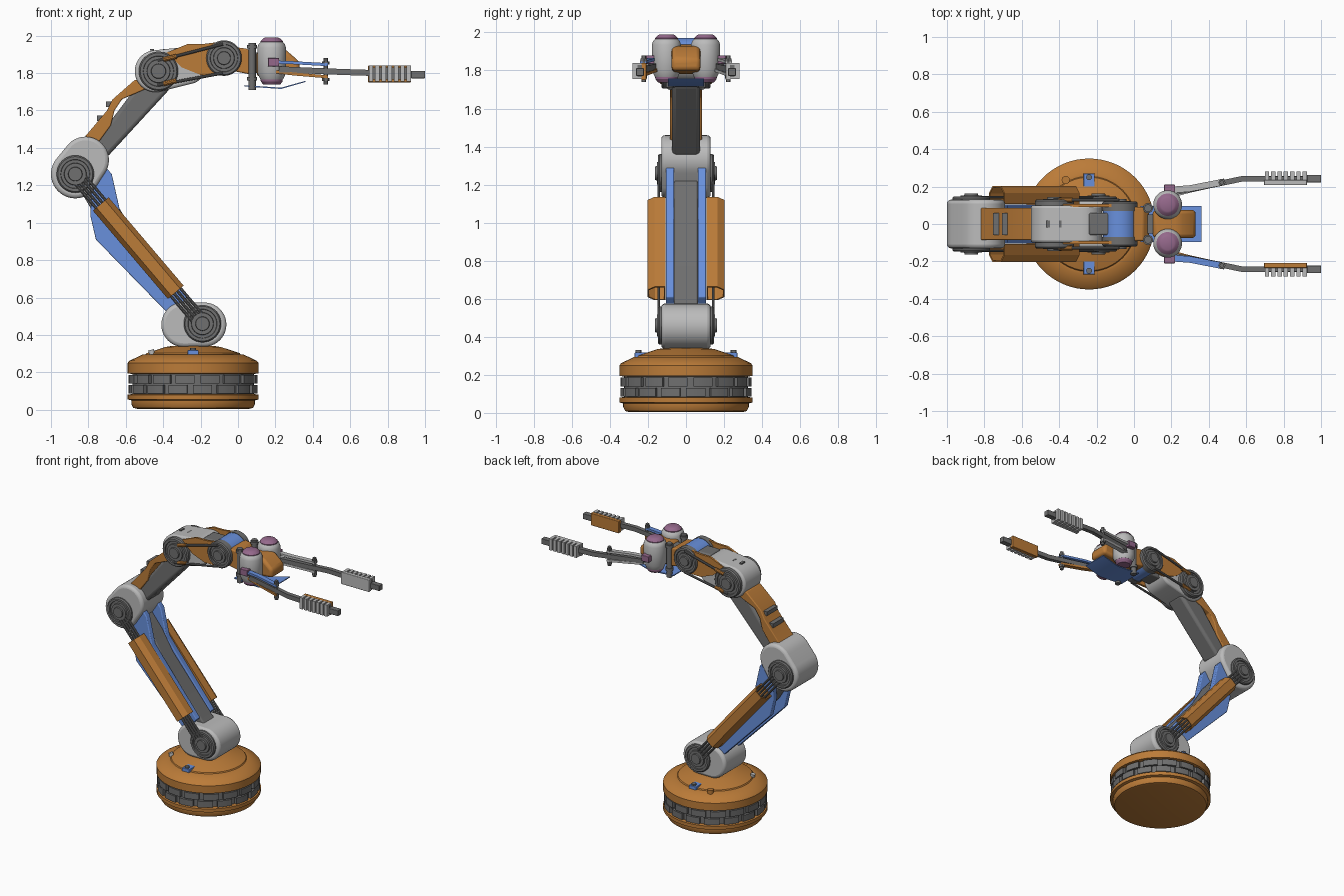
import bpy, bmesh, math
from mathutils import Vector, Matrix

if "Cube" in bpy.data.objects:
    bpy.data.objects.remove(bpy.data.objects["Cube"])


def material(name, rgb):
    m = bpy.data.materials.new(name)
    m.diffuse_color = (*rgb, 1)
    m.use_nodes = True
    m.node_tree.nodes["Principled BSDF"].inputs["Base Color"].default_value = m.diffuse_color
    return m


ORANGE = material("orange", (0.50, 0.20, 0.04))
BLUE = material("blue", (0.14, 0.28, 0.72))
PINK = material("mauve", (0.30, 0.14, 0.26))
DARK = material("dark_grey", (0.16, 0.16, 0.16))
LIGHT = material("light_grey", (0.5, 0.5, 0.5))


def finish(name, bm, mat, bevel=0):
    bmesh.ops.recalc_face_normals(bm, faces=bm.faces)
    me = bpy.data.meshes.new(name)
    bm.to_mesh(me)
    bm.free()
    ob = bpy.data.objects.new(name, me)
    bpy.context.collection.objects.link(ob)
    me.materials.append(mat)
    if bevel:
        b = ob.modifiers.new("bevel", 'BEVEL')
        b.width, b.segments, b.limit_method = bevel, 3, 'ANGLE'
    return ob


def prism(name, pts, y0, y1, mat, bevel=0):
    """xz outline extruded from y0 to y1"""
    bm = bmesh.new()
    f = bm.faces.new([bm.verts.new((x, y0, z)) for x, z in pts])
    r = bmesh.ops.extrude_face_region(bm, geom=[f])
    bmesh.ops.translate(bm, vec=(0, y1 - y0, 0),
                        verts=[g for g in r["geom"] if isinstance(g, bmesh.types.BMVert)])
    return finish(name, bm, mat, bevel)


def stadium(c1, r1, c2, r2, n=20):
    d = math.atan2(c2[1] - c1[1], c2[0] - c1[0])
    return [(c[0] + r * math.cos(d + o + math.pi * i / n), c[1] + r * math.sin(d + o + math.pi * i / n))
            for c, r, o in ((c1, r1, math.pi / 2), (c2, r2, -math.pi / 2)) for i in range(n + 1)]


def box(name, lo, hi, mat, bevel=0):
    return prism(name, [(lo[0], lo[2]), (hi[0], lo[2]), (hi[0], hi[2]), (lo[0], hi[2])], lo[1], hi[1], mat, bevel)


def lathe(name, prof, loc, axis, mat, n=40):
    """(radius, height) profile turned about an axis"""
    bm = bmesh.new()
    rot = Vector((0, 0, 1)).rotation_difference(Vector(axis)).to_matrix()
    rings = [[bm.verts.new(Vector(loc) + rot @ Vector((r * math.cos(2 * math.pi * i / n),
              r * math.sin(2 * math.pi * i / n), h))) for i in range(n)] for r, h in prof]
    for a, b in zip(rings, rings[1:]):
        for i in range(n):
            bm.faces.new((a[i], a[(i + 1) % n], b[(i + 1) % n], b[i]))
    bm.faces.new(rings[0])
    bm.faces.new(rings[-1])
    return finish(name, bm, mat)


def rod(name, a, b, r, mat, n=10):
    d = Vector(b) - Vector(a)
    return lathe(name, [(r, 0), (r, d.length)], a, d.normalized(), mat, n)


def bar(name, path, w, h, mat):
    """rectangular bar following a path in plan"""
    bm = bmesh.new()
    rings = [[bm.verts.new((x, y + sy * w / 2, z + sz * h / 2))
              for sy, sz in ((-1, -1), (1, -1), (1, 1), (-1, 1))] for x, y, z in path]
    for a, b in zip(rings, rings[1:]):
        for i in range(4):
            bm.faces.new((a[i], a[(i + 1) % 4], b[(i + 1) % 4], b[i]))
    bm.faces.new(rings[0])
    bm.faces.new(rings[-1])
    return finish(name, bm, mat)


# Turntable base
C = (-0.24, 0, 0)
lathe("base_foot", [(.30, .005), (.32, 0.01), (.33, .03), (.33, .05), (.35, .055), (.35, .08), (.32, .085)], C, (0, 0, 1), ORANGE, 64)
lathe("base_core", [(.325, .08), (.325, .20)], C, (0, 0, 1), DARK, 64)
lathe("base_cover", [(.32, .19), (.35, .195), (.35, .25), (.34, .262), (.27, .295), (.255, .295), (.25, .302),
                     (.15, .335), (.12, .34)], C, (0, 0, 1), ORANGE, 64)
for row in range(2):
    z0 = .087 + row * .053
    for k in range(16):
        a0 = 2 * math.pi * (k + row * .3) / 16
        arc = [a0 + j * .1 for j in range(4)]
        bm = bmesh.new()
        outline = [(.345, a) for a in arc] + [(.315, a) for a in reversed(arc)]
        f = bm.faces.new([bm.verts.new((C[0] + r * math.cos(a), r * math.sin(a), z0)) for r, a in outline])
        g = bmesh.ops.extrude_face_region(bm, geom=[f])["geom"]
        bmesh.ops.translate(bm, vec=(0, 0, .045), verts=[v for v in g if isinstance(v, bmesh.types.BMVert)])
        finish("base_ring_block", bm, DARK)
rod("base_knob", (-.365, .235, .28), (-.365, .235, .315), .022, ORANGE, 16)
rod("base_port", (-.455, -.12, .28), (-.465, -.12, .32), .016, LIGHT, 16)


# Joints: rounded housings with stepped discs on both sides
def joint(name, c, r, y0):
    for s in (-1, 1):
        lathe(name + "_disc", [(r, -.03), (r, .012), (r * .93, .02), (r * .78, .02), (r * .76, .012), (r * .6, .012),
                               (r * .58, .024), (r * .38, .024), (r * .36, .034), (r * .15, .034)],
              (c[0], s * y0, c[1]), (0, s, 0), DARK)


SH, EL, J3, WR = (-.19, .46), (-.87, 1.26), (-.425, 1.81), (-.075, 1.88)
prism("shoulder_housing", stadium((-.29, .455), .12, (-.18, .455), .118), -.13, .13, LIGHT, .02)
prism("elbow_housing", stadium(EL, .13, (-.815, 1.335), .125), -.13, .13, LIGHT, .02)
prism("forearm_housing", stadium((-.44, 1.81), .112, (-.27, 1.84), .1), -.1, .1, LIGHT, .015)
joint("shoulder", SH, .1, .128)
joint("elbow", EL, .1, .128)
joint("upper_joint", J3, .105, .11)
joint("wrist", WR, .095, .1)

# Lower arm: beam, side plates, rods and tubular covers
prism("lower_arm_beam", [(-.24, .44), (-.20, .53), (-.57, .97), (-.66, 1.12), (-.79, 1.28), (-.86, 1.2), (-.73, .98)], -.062, .062, DARK, .01)
plate = [(-.71, 1.30), (-.675, 1.26), (-.63, 1.06), (-.265, .61), (-.36, .5), (-.76, .91), (-.79, 1.04), (-.78, 1.2)]
a, b = Vector((SH[0], 0, SH[1])), Vector((EL[0], 0, EL[1]))
d = (b - a).normalized()
nrm = Vector((d.z, 0, -d.x))
section = [(-.055, .108), (-.055, .165), (-.03, .202), (.03, .202), (.055, .165), (.055, .108)]
for s in (-1, 1):
    box("base_tab", (-.27, min(s * .14, s * .27), .285), (-.21, max(s * .14, s * .27), .318), BLUE, .004)
    rod("base_tab_bolt", (-.24, s * .25, .31), (-.24, s * .25, .33), .016, DARK, 12)
    prism("lower_arm_plate", plate, s * .062, s * .105, BLUE, .006)
    for k in range(4):
        o = nrm * (k - 1.5) * .022 + Vector((0, s * .143, 0))
        rod("lower_arm_rod", a + o + d * .04, b + o - d * .04, .008, DARK)
    bm = bmesh.new()
    loops = []
    for t, q in ((.21, 1), (.80, 1), (.80, .86), (.21, .86)):
        p = a.lerp(b, t)
        loops.append([bm.verts.new(p + nrm * u * q + Vector((0, s * (.155 + (v - .155) * q), 0))) for u, v in section])
    for l1, l2 in zip(loops, loops[1:] + loops[:1]):
        for i in range(6):
            bm.faces.new((l1[i], l1[(i + 1) % 6], l2[(i + 1) % 6], l2[i]))
    finish("lower_arm_cover", bm, ORANGE)

# Upper arm: dark core inside an orange shell
prism("upper_arm_core", [(-.82, 1.36), (-.70, 1.35), (-.36, 1.72), (-.45, 1.80), (-.54, 1.73)], -.073, .073, DARK, .02)
prism("upper_arm_shell", [(-.835, 1.44), (-.70, 1.60), (-.67, 1.66), (-.55, 1.765), (-.46, 1.73), (-.55, 1.69), (-.62, 1.66),
                          (-.66, 1.6), (-.68, 1.52), (-.76, 1.41)], -.085, .085, ORANGE, .006)
for x, z in ((-.735, 1.563), (-.685, 1.638)):
    box("upper_arm_band", (x - .02, -.06, z - .02), (x + .02, .06, z + .01), DARK)

# Forearm to wrist
box("forearm_neck", (-.24, -.06, 1.79), (-.1, .06, 1.945), DARK, .01)
lathe("wrist_drum", [(.07, -.09), (.092, -.075), (.092, .075), (.07, .09)], (WR[0], 0, WR[1]), (0, 1, 0), BLUE)
prism("wrist_yoke", [(-.02, 1.81), (-.03, 1.94), (.05, 1.93), (.08, 1.9), (.08, 1.79)], -.09, .09, ORANGE, .008)
prism("wrist_mount", [(.0, 1.81), (.0, 1.9), (.2, 1.92), (.2, 1.79)], -.05, .05, DARK)
for k in range(3):
    box("forearm_bolt", (-.47 + k * .07, -.02, 1.92), (-.45 + k * .07, .02, 1.928), DARK)

# Hand
prism("hand_wedge", [(.1, 1.78), (.1, 1.92), (.22, 1.93), (.26, 1.92), (.33, 1.86), (.33, 1.80)], -.075, .075, ORANGE, .02)
prism("hand_guard", [(.035, 1.728), (.23, 1.715), (.36, 1.752), (.36, 1.758), (.23, 1.722), (.035, 1.735)], -.095, .095, BLUE)
for s in (-1, 1):
    near = s < 0
    prism("forearm_side_panel", [(-.38, 1.91), (-.27, 1.955), (-.19, 1.955), (-.07, 1.97), (-.02, 1.88), (-.07, 1.79), (-.2, 1.79),
                                 (-.3, 1.83)], s * .092, s * .108, ORANGE)
    for z0, z1 in ((1.865, 1.955), (1.735, 1.8)):
        rod("forearm_link", (-.43, s * .128, z0), (-.08, s * .128, z1), .008, DARK)
        rod("forearm_link_sleeve", (-.40, s * .128, z0 + .007), (-.33, s * .128, z0 + .024), .013, ORANGE)
    rod("hand_post", (.075, s * .085, 1.71), (.075, s * .085, 1.96), .02, DARK, 16)
    for z in (1.76, 1.93):
        rod("hand_post_collar", (.075, s * .085, z), (.075, s * .085, z + .02), .027, DARK, 16)
    lathe("hand_motor", [(.06, 1.765), (.077, 1.80), (.077, 1.935), (.07, 1.955), (.06, 1.965)], (.18, s * .103, 0), (0, 0, 1), LIGHT)
    lathe("motor_top_cap", [(.06, 1.96), (.06, 1.97), (.045, 1.985), (.035, 1.99)], (.18, s * .103, 0), (0, 0, 1), PINK)
    lathe("motor_bottom_cap", [(.045, 1.738), (.058, 1.755), (.06, 1.775)], (.18, s * .103, 0), (0, 0, 1), PINK)
    box("motor_bracket", (.16, min(s * .15, s * .21), 1.835), (.22, max(s * .15, s * .21), 1.88), PINK, .004)
    # Finger: links, bent bar, slotted pad and tip
    bar("finger_upper_link", [(.17, s * .18, 1.86), (.30, s * .19, 1.855), (.48, s * .225, 1.845)], .035, .016, BLUE if near else LIGHT)
    bar("finger_lower_link", [(.17, s * .15, 1.81), (.30, s * .185, 1.795), (.48, s * .225, 1.78)], .035, .016, ORANGE if near else LIGHT)
    bar("finger_bar", [(.22, s * .17, 1.82), (.45, s * .215, 1.81), (.58, s * .242, 1.805), (.95, s * .242, 1.793)], .03, .032, DARK)
    rod("finger_pin", (.47, s * .222, 1.74), (.47, s * .222, 1.88), .012, DARK, 12)
    for z in (1.765, 1.855):
        rod("finger_pin_nut", (.47, s * .222, z - .008), (.47, s * .222, z + .008), .02, DARK, 6)
    y0, y1, y2 = sorted((s * .208, s * .235)), sorted((s * .225, s * .255)), sorted((s * .25, s * .28))
    box("finger_pad", (.695, y0[0], 1.75), (.925, y0[1], 1.84), ORANGE if near else LIGHT, .004)
    box("finger_pad_back", (.70, y1[0], 1.765), (.925, y1[1], 1.83), DARK)
    for k in range(7):
        x = .70 + k * .0335
        box("finger_tooth", (x, y2[0] - .015 * (s > 0), 1.755), (x + .023, y2[1] + .015 * (s < 0), 1.84), LIGHT)
    box("finger_tip", (.925, s * .242 - .02, 1.772), (1.0, s * .242 + .02, 1.812), DARK, .003)

for ob in bpy.data.objects:
    ob.select_set(True)
    bpy.context.view_layer.objects.active = ob
bpy.ops.object.shade_smooth_by_angle()
